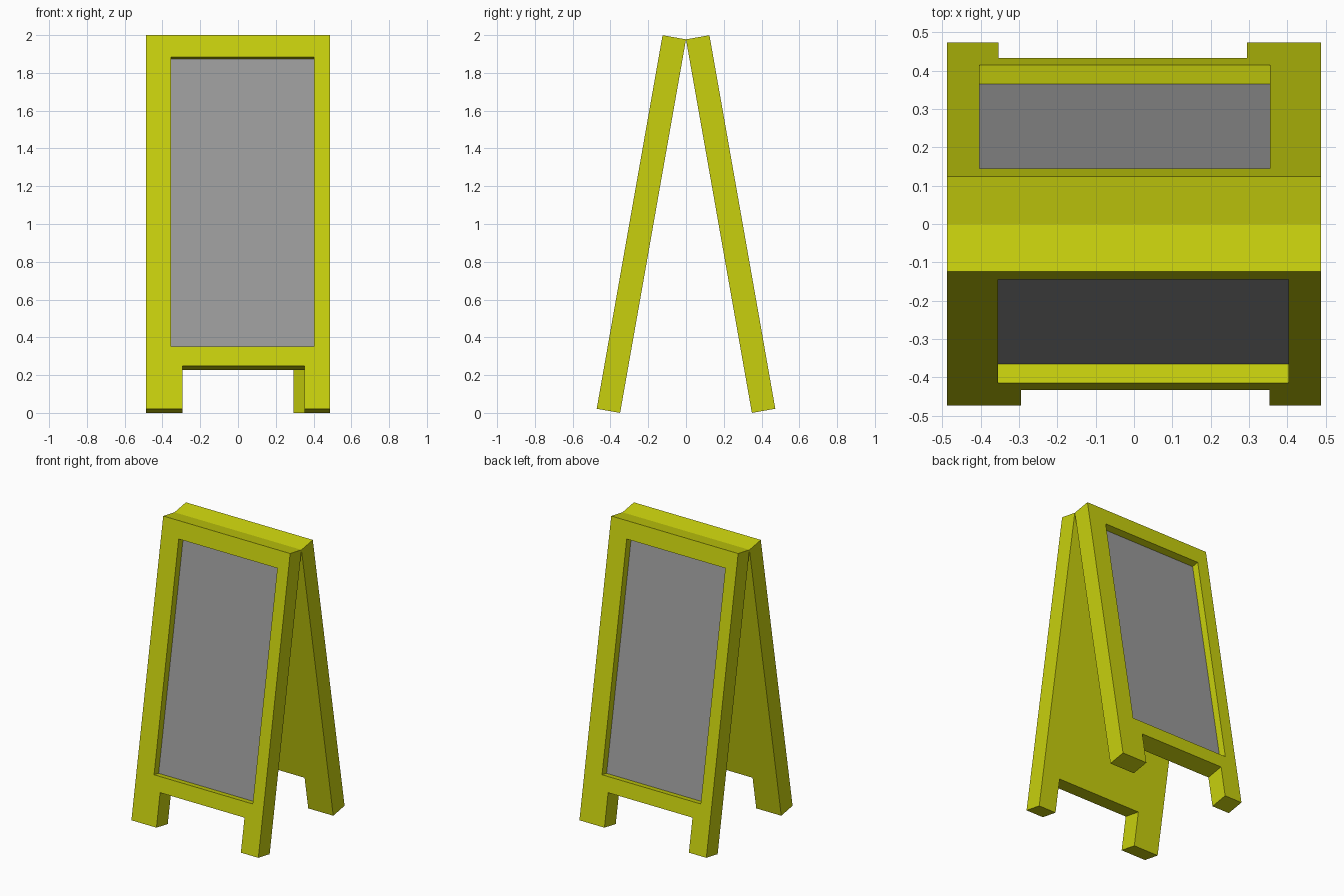
import bpy, bmesh, math
from mathutils import Matrix

if "Cube" in bpy.data.objects:
    bpy.data.objects.remove(bpy.data.objects["Cube"])

L, T, W = 2.008, 0.126, 0.487      # panel length, thickness, half width
TILT = math.radians(10)
X0, X1 = -0.354, 0.403             # recess sides
S0, S1 = 0.334, 1.890              # recess bottom and top along the panel
DEPTH, PLATE = 0.056, 0.005        # recess depth, board thickness


def material(name, r, g, b):
    mat = bpy.data.materials.new(name)
    mat.diffuse_color = (r, g, b, 1)
    mat.use_nodes = True
    mat.node_tree.nodes["Principled BSDF"].inputs["Base Color"].default_value = mat.diffuse_color
    return mat


paint = material("yellow_paint", 0.58, 0.63, 0.004)
slate = material("grey_board", 0.327, 0.327, 0.327)


def prism(name, outline, y0, y1, mat=None):
    """Extrude an (x, distance from foot) outline from y0 to y1."""
    bm = bmesh.new()
    face = bm.faces.new([bm.verts.new((x, y0, s - L)) for x, s in outline])
    ext = bmesh.ops.extrude_face_region(bm, geom=[face])
    moved = [v for v in ext["geom"] if isinstance(v, bmesh.types.BMVert)]
    bmesh.ops.translate(bm, verts=moved, vec=(0, y1 - y0, 0))
    bmesh.ops.recalc_face_normals(bm, faces=bm.faces)
    me = bpy.data.meshes.new(name)
    bm.to_mesh(me)
    bm.free()
    if mat:
        me.materials.append(mat)
    ob = bpy.data.objects.new(name, me)
    bpy.context.collection.objects.link(ob)
    return ob


def rect(x0, x1, s0, s1):
    return [(x0, s0), (x1, s0), (x1, s1), (x0, s1)]


def make_side(prefix, turn):
    # frame with two legs of unequal width
    outline = [(-W, 0), (-0.295, 0), (-0.295, 0.231), (0.353, 0.231),
               (0.353, 0), (W, 0), (W, L), (-W, L)]
    frame = prism(prefix + "_frame", outline, -T, 0, paint)

    # recess for the writing board
    cutter = prism("recess_cutter", rect(X0, X1, S0, S1), -T - 0.1, -T + DEPTH, paint)
    cutter.hide_render = True
    mod = frame.modifiers.new("recess", "BOOLEAN")
    mod.operation, mod.solver, mod.object = "DIFFERENCE", "EXACT", cutter
    bpy.context.view_layer.update()
    graph = bpy.context.evaluated_depsgraph_get()
    mesh = bpy.data.meshes.new_from_object(frame.evaluated_get(graph))
    frame.modifiers.clear()
    frame.data = mesh
    bpy.data.objects.remove(cutter)

    # grey writing board on the recess floor
    board = prism(prefix + "_board", rect(X0, X1, S0, S1),
                  -T + DEPTH - PLATE, -T + DEPTH, slate)

    # lean the panel about the top hinge line
    lean = (Matrix.Rotation(turn, 4, "Z")
            @ Matrix.Translation((0, 0, L * math.cos(TILT)))
            @ Matrix.Rotation(-TILT, 4, "X"))
    for ob in (frame, board):
        ob.data.transform(lean)


make_side("front", 0)
make_side("back", math.pi)
